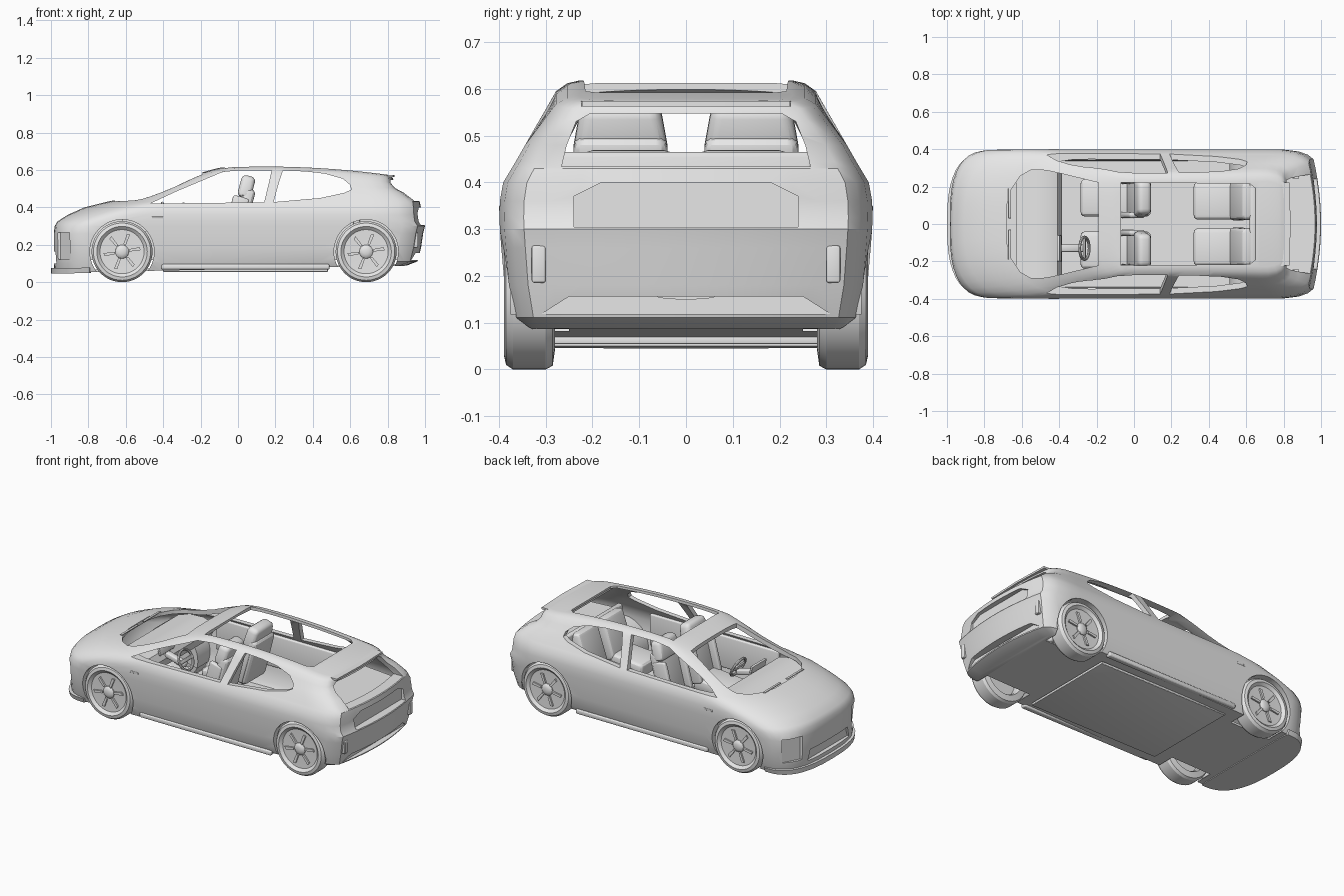
import bpy, bmesh, math
from mathutils import Matrix, Vector

if "Cube" in bpy.data.objects:
    bpy.data.objects.remove(bpy.data.objects["Cube"])

grey = bpy.data.materials.new("light_grey")
grey.use_nodes = True
grey.diffuse_color = (0.8, 0.8, 0.8, 1)
grey.node_tree.nodes["Principled BSDF"].inputs["Base Color"].default_value = (0.8, 0.8, 0.8, 1)


def smooth(obj):
    bpy.ops.object.select_all(action='DESELECT')
    obj.select_set(True)
    bpy.context.view_layer.objects.active = obj
    bpy.ops.object.shade_smooth_by_angle(angle=math.radians(28))


def finish(name, bm, shade=True):
    bmesh.ops.remove_doubles(bm, verts=bm.verts, dist=1e-5)
    bmesh.ops.recalc_face_normals(bm, faces=bm.faces)
    mesh = bpy.data.meshes.new(name)
    bm.to_mesh(mesh)
    bm.free()
    mesh.materials.append(grey)
    obj = bpy.data.objects.new(name, mesh)
    bpy.context.collection.objects.link(obj)
    if shade:
        smooth(obj)
    return obj


def prism(name, pts, axis, lo, hi, shade=True):
    """Extrude a 2D outline along x, y or z."""
    place = {'x': lambda p, d: (d, p[0], p[1]),
             'y': lambda p, d: (p[0], d, p[1]),
             'z': lambda p, d: (p[0], p[1], d)}[axis]
    bm = bmesh.new()
    a = [bm.verts.new(place(p, lo)) for p in pts]
    b = [bm.verts.new(place(p, hi)) for p in pts]
    bm.faces.new(a)
    bm.faces.new(b)
    for i in range(len(pts)):
        j = (i + 1) % len(pts)
        bm.faces.new((a[i], a[j], b[j], b[i]))
    return finish(name, bm, shade)


def box(name, loc, size, bevel=0.0, rot=0.0, top=1.0):
    """Box with rounded edges, pitched about y; top narrows its upper side."""
    bm = bmesh.new()
    bmesh.ops.create_cube(bm, size=1)
    for v in bm.verts:
        taper = top if v.co.z > 0 else 1
        v.co = Vector((v.co.x * size[0], v.co.y * size[1] * taper, v.co.z * size[2]))
    bmesh.ops.bevel(bm, geom=bm.edges[:], offset=bevel, segments=3, profile=0.5, affect='EDGES')
    bm.transform(Matrix.Translation(loc) @ Matrix.Rotation(math.radians(rot), 4, 'Y'))
    return finish(name, bm)


def lathe(name, profile, cx, cz, side=1, a0=0, a1=360, steps=48, shade=True):
    """Turn a (radius, y) profile about a sideways axle."""
    bm = bmesh.new()
    rings = []
    for k in range(steps + 1):
        a = math.radians(a0 + (a1 - a0) * k / steps)
        rings.append([bm.verts.new((cx + r * math.cos(a), side * y, cz + r * math.sin(a)))
                      for r, y in profile])
    for p, q in zip(rings, rings[1:]):
        for i in range(len(profile) - 1):
            bm.faces.new((p[i], p[i + 1], q[i + 1], q[i]))
    return finish(name, bm, shade)


def outline(xf, xr, hw, rf, rr, power, n=10, m=18):
    """Half of a plan outline: round front, straight side, chamfered tail."""
    pts = []
    for i in range(n + 1):
        a = math.pi / 2 * i / n
        c, s = (max(0.0, f(a)) ** (2 / power) for f in (math.cos, math.sin))
        pts.append((xf + rf * (1 - c), hw * s))
    x0, x1 = xf + rf, xr - rr
    pts += [(x0 + (x1 - x0) * i / m, hw) for i in range(1, m)]
    pts += [(xr - rr * u, hw * v) for u, v in ((1, 1), (.6, .975), (.35, .93), (.2, .87))]
    pts += [(xr - .2 * rr * (1 - k / 6) ** 2, .87 * hw * (1 - k / 6)) for k in range(1, 7)]
    return pts


def bend(x, z):
    """Arch the roof and raise the underside toward the tail."""
    if z > 0.48:
        z -= 0.09 * (x - 0.15) ** 2 * (z - 0.48) / 0.12
    if z < 0.12:
        z += 0.02 * (x + 1) * (0.12 - z) / 0.07
    return z


def loft(name, levels, shade=False):
    """Stack plan outlines (z, front, rear, half width, front round, rear round, power)."""
    bm = bmesh.new()
    rings = []
    for z, *dims in levels:
        half = outline(*dims)
        ring = half + [(x, -y) for x, y in half[-2:0:-1]]
        rings.append([bm.verts.new((x, y, bend(x, z))) for x, y in ring])
    count = len(rings[0])
    for p, q in zip(rings, rings[1:]):
        for i in range(count):
            j = (i + 1) % count
            bm.faces.new((p[i], p[j], q[j], q[i]))
    for ring in (rings[0], rings[-1]):
        for i in range(count // 2):
            quad = [ring[i], ring[i + 1], ring[(count - i - 1) % count], ring[(count - i) % count]]
            bm.faces.new(list(dict.fromkeys(quad)))
    return finish(name, bm, shade)


# Body levels from the underside to the roof
LEVELS = [
    (.05, -.98, .90, .36, .25, .2, 3), (.10, -.985, .96, .375, .25, .2, 3),
    (.18, -.985, .978, .388, .25, .2, 3), (.26, -.985, .99, .395, .25, .2, 3),
    (.30, -.98, 1.0, .398, .27, .2, 2.9), (.325, -.965, .985, .399, .30, .2, 2.8),
    (.36, -.91, .98, .398, .34, .2, 2.6), (.40, -.82, .978, .391, .38, .2, 2.5),
    (.43, -.70, .972, .373, .40, .19, 2.5), (.445, -.62, .955, .364, .38, .18, 2.5),
    (.48, -.50, .907, .344, .33, .16, 2.6), (.515, -.41, .862, .324, .26, .14, 2.6),
    (.56, -.30, .835, .298, .18, .13, 2.6), (.595, -.20, .828, .278, .13, .11, 2.6),
    (.612, -.13, .82, .254, .11, .1, 2.6), (.618, -.10, .81, .228, .11, .1, 2.6)]
body = loft("body_shell", LEVELS)
inner = []
for z, xf, xr, hw, *rounding in LEVELS:
    z += -.015 if z >= .3 else (.015 if z < .1 else 0)
    inner.append((z, xf + .03, xr - .045, hw - .022, *rounding))
cutters = [loft("cabin_cutter", inner)]

# Window, roof and recess cutters
screen = [(-.68, .1), (-.66, .18), (-.61, .255), (-.55, .29), (-.47, .287), (-.4, .272), (-.19, .221)]
cutters.append(prism("windscreen_cutter", screen + [(x, -y) for x, y in screen[::-1]], 'z', .36, .8, False))
cutters.append(prism("roof_cutter", [(-.07, .222), (.62, .215), (.65, .19),
                                     (.65, -.19), (.62, -.215), (-.07, -.222)], 'z', .5, .8, False))
cutters.append(prism("rear_window_cutter", [(-.266, .434), (.266, .434), (.255, .48), (.235, .53), (.205, .547),
                                            (-.205, .547), (-.235, .53), (-.255, .48)], 'x', .72, 1.1, False))
cutters.append(prism("plate_recess_cutter", [(-.24, .305), (.24, .305), (.24, .37), (.18, .4),
                                             (-.18, .4), (-.24, .37)], 'x', .947, 1.1, False))
cutters.append(prism("diffuser_cutter", [(-.31, .118), (.31, .118), (.25, .156), (-.25, .156)], 'x', .925, 1.1, False))
cutters.append(prism("intake_cutter", [(-.2, .10), (.2, .10), (.18, .165), (-.18, .165)], 'x', -1.1, -.96, False))
front_glass = [(-.47, .42), (-.33, .485), (-.18, .548), (-.08, .59), (.02, .598),
               (.18, .598), (.165, .53), (.14, .427)]
rear_glass = [(.19, .428), (.215, .52), (.24, .597), (.36, .592), (.465, .58), (.56, .553),
              (.60, .52), (.605, .495), (.57, .478), (.44, .45)]
for s in (1, -1):
    cutters.append(prism("front_glass_cutter", front_glass, 'y', s * .2, s * .5, False))
    cutters.append(prism("rear_glass_cutter", rear_glass, 'y', s * .2, s * .5, False))
    corner = [(-.948, .24), (-.895, .34), (-.95, .45), (-1.1, .24)]
    cutters.append(prism("corner_intake_cutter", [(x, s * y) for x, y in corner], 'z', .12, .265, False))
    for x in (-.62, .685):
        cutters.append(lathe("arch_cutter", [(0, .25), (.172, .25), (.172, .5), (0, .5)], x, .163, s, shade=False))

for cutter in cutters:
    cutter.hide_render = True
    mod = body.modifiers.new("cut", 'BOOLEAN')
    mod.operation = 'DIFFERENCE'
    mod.solver = 'EXACT'
    mod.object = cutter
bpy.context.view_layer.update()
cut_mesh = bpy.data.meshes.new_from_object(body.evaluated_get(bpy.context.evaluated_depsgraph_get()))
body.modifiers.clear()
body.data = cut_mesh
for cutter in cutters:
    bpy.data.objects.remove(cutter)
smooth(body)

# Front lip, roof spoiler, shelf and floor
loft("front_lip", [(.045, -1.0, -.785, .365, .2, .01, 2.6), (.075, -1.0, -.785, .375, .2, .01, 2.6)], True)
prism("roof_spoiler", [(.66, .23), (.83, .222), (.838, 0), (.83, -.222), (.66, -.23)], 'z', .562, .574)
prism("rear_shelf", [(.64, .27), (.91, .24), (.91, -.24), (.64, -.27)], 'z', .415, .43)
box("floor_tray", (.04, 0, .062), (.88, .6, .016), .004)
box("rear_bench_frame", (.635, 0, .35), (.035, .54, .23), .012)

# Wheels, liners and side trim
TYRE = [(0, .37), (.118, .374), (.135, .389), (.153, .385), (.163, .37), (.163, .30),
        (.155, .285), (.12, .28), (.11, .295), (.108, .33), (0, .33)]
HUB = [(0, .388), (.015, .387), (.028, .383), (.036, .376), (.037, .365)]
BLADE = [(.036, .0), (.1, .008), (.092, .024), (.04, .014)]
for s, side in ((1, "left"), (-1, "right")):
    for x, end in ((-.62, "front"), (.685, "rear")):
        tag = end + "_" + side
        lathe(tag + "_wheel", TYRE, x, .163, s)
        lathe(tag + "_hub", HUB, x, .163, s, steps=24)
        lathe(tag + "_liner", [(.174, .375), (.174, .245), (0, .245)], x, .163, s, -15, 195)
        for k in range(6):
            a = math.radians(60 * k)
            turned = [(x + u * math.cos(a) - v * math.sin(a), .163 + u * math.sin(a) + v * math.cos(a))
                      for u, v in BLADE]
            prism(tag + "_blade", turned, 'y', s * .365, s * .382)
    box(side + "_sill", (.04, s * .362, .082), (.90, .036, .03), .01)
    box(side + "_door_badge_plate", (-.43, s * .394, .345), (.06, .012, .012), .003)
    box(side + "_reflector", (.945, s * .315, .225), (.034, .03, .08), .006)
    box(side + "_wiper", (-.665, s * .11, .434), (.015, .16, .006), .002)

    # Front and rear seats
    y = s * .14
    box(side + "_front_cushion", (-.15, y, .215), (.27, .2, .08), .025, -6)
    box(side + "_front_backrest", (.025, y, .36), (.07, .21, .29), .025, 15, .95)
    box(side + "_front_headrest", (.045, y, .51), (.075, .21, .12), .025, 15, .8)
    for t in (1, -1):
        box(side + "_front_bolster", (-.01, y + t * .092, .345), (.09, .035, .23), .015, 15, .9)
    y = s * .123
    box(side + "_rear_cushion", (.43, y, .22), (.22, .2, .09), .025, -5)
    box(side + "_rear_backrest", (.58, y, .345), (.08, .21, .25), .025, 18, .95)
    box(side + "_door_panel", (.05, s * .355, .31), (.88, .03, .2), .012)

# Dashboard, column and steering wheel
dash = [(-.63, .375), (-.55, .4), (-.46, .405), (-.41, .39), (-.385, .35), (-.42, .28), (-.6, .26)]
prism("dashboard", dash, 'y', -.32, .32)
box("instrument_screen", (-.4, -.13, .405), (.015, .14, .05), .004, -15)
box("steering_column", (-.33, -.13, .352), (.14, .04, .035), .012, 15)
bm = bmesh.new()
for i in range(32):
    for j in range(8):
        quad = []
        for p, q in ((i, j), (i + 1, j), (i + 1, j + 1), (i, j + 1)):
            a, b = 2 * math.pi * p / 32, 2 * math.pi * q / 8
            r = .06 + .008 * math.cos(b)
            quad.append(bm.verts.new((r * math.cos(a), r * math.sin(a), .008 * math.sin(b))))
        bm.faces.new(quad)
bm.transform(Matrix.Translation((-.265, -.13, .365)) @ Matrix.Rotation(math.radians(65), 4, 'Y'))
finish("steering_wheel", bm)
box("steering_spoke", (-.265, -.13, .365), (.012, .115, .022), .004, -20)
